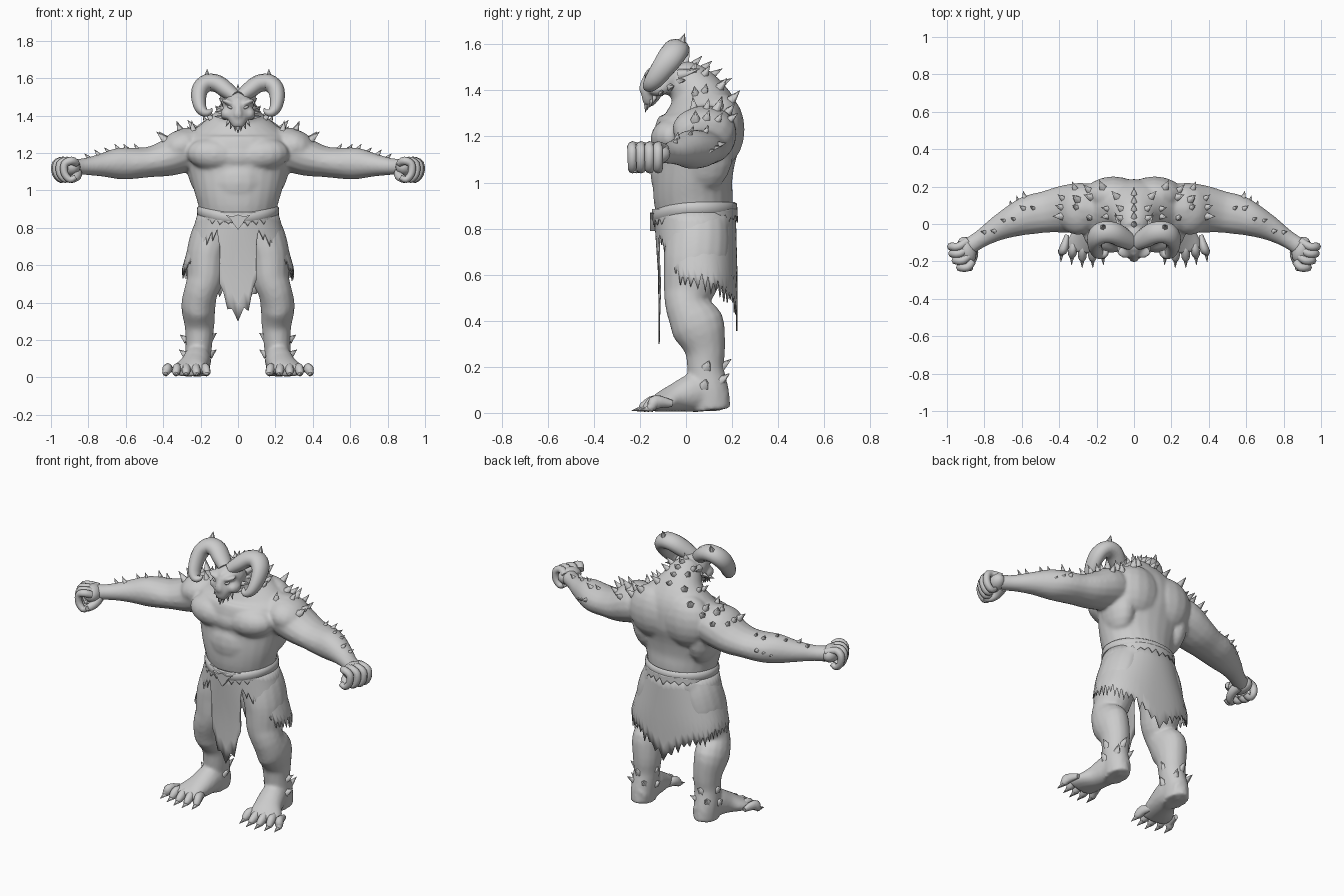
import bpy, bmesh, math, random
from mathutils import Vector, Matrix
from mathutils.bvhtree import BVHTree

if "Cube" in bpy.data.objects:
    bpy.data.objects.remove(bpy.data.objects["Cube"])

random.seed(4)
X, Y, Z = Vector((1, 0, 0)), Vector((0, 1, 0)), Vector((0, 0, 1))
mat = bpy.data.materials.new("stone grey")
mat.diffuse_color = (0.6, 0.6, 0.6, 1)
mat.use_nodes = True
mat.node_tree.nodes["Principled BSDF"].inputs["Base Color"].default_value = mat.diffuse_color


def tube(bm, pts, up, n=16, sub=3):
    """Smooth loft through (x, y, z, half width a, half width b)."""
    fine = []
    for i in range(len(pts) - 1):
        p = [pts[max(i - 1, 0)], pts[i], pts[i + 1], pts[min(i + 2, len(pts) - 1)]]
        for k in range(sub):
            t = k / sub
            fine.append([0.5 * (2 * b + (c - a) * t + (2 * a - 5 * b + 4 * c - d) * t * t
                         + (3 * b - a - 3 * c + d) * t ** 3) for a, b, c, d in zip(*p)])
    fine.append(list(pts[-1]))
    cen = [Vector(f[:3]) for f in fine]
    rings = []
    for i, f in enumerate(fine):
        t = (cen[min(i + 1, len(cen) - 1)] - cen[max(i - 1, 0)]).normalized()
        u = up.cross(t).normalized()
        v = t.cross(u)
        rings.append([bm.verts.new(cen[i] + u * f[3] * math.cos(2 * math.pi * j / n)
                                   + v * f[4] * math.sin(2 * math.pi * j / n)) for j in range(n)])
    for r, s in zip(rings, rings[1:]):
        for j in range(n):
            k = (j + 1) % n
            bm.faces.new((r[j], r[k], s[k], s[j]))
    bm.faces.new(rings[0][::-1])
    bm.faces.new(rings[-1])


def ball(bm, c, r, rot=0.0, axis='Y'):
    m = Matrix.Translation(c) @ Matrix.Rotation(rot, 4, axis) @ Matrix.Diagonal((*r, 1))
    bmesh.ops.create_uvsphere(bm, u_segments=16, v_segments=10, radius=1, matrix=m)


def spike(bm, base, d, length, r, n=6):
    d = Vector(d).normalized()
    m = Matrix.Translation(Vector(base) + d * length * 0.4) @ d.to_track_quat('Z', 'Y').to_matrix().to_4x4()
    bmesh.ops.create_cone(bm, cap_ends=True, segments=n, radius1=r, radius2=0.001, depth=length, matrix=m)


def mirror(bm):
    dup = bmesh.ops.duplicate(bm, geom=bm.verts[:] + bm.edges[:] + bm.faces[:])["geom"]
    for g in dup:
        if isinstance(g, bmesh.types.BMVert):
            g.co.x *= -1
    bmesh.ops.reverse_faces(bm, faces=[g for g in dup if isinstance(g, bmesh.types.BMFace)])


def finish(name, bm, angle=40):
    me = bpy.data.meshes.new(name)
    bm.to_mesh(me)
    bm.free()
    ob = bpy.data.objects.new(name, me)
    bpy.context.collection.objects.link(ob)
    me.materials.append(mat)
    bpy.ops.object.select_all(action='DESELECT')
    ob.select_set(True)
    bpy.context.view_layer.objects.active = ob
    bpy.ops.object.shade_smooth_by_angle(angle=math.radians(angle))
    return ob


# Body: one-sided limbs and muscles, mirrored, then fused with the trunk
bm = bmesh.new()
tube(bm, [(.12, .08, 1.23, .10, .09), (.26, .085, 1.22, .135, .118), (.37, .08, 1.175, .128, .10),
          (.47, .065, 1.152, .112, .082), (.56, .048, 1.145, .106, .084), (.64, .018, 1.143, .088, .084),
          (.73, -.025, 1.135, .066, .062), (.82, -.08, 1.127, .048, .045), (.89, -.125, 1.125, .048, .045)], Z)
tube(bm, [(.11, .05, .84, .10, .13), (.135, .05, .76, .115, .14), (.165, .04, .65, .112, .14),
          (.175, .012, .53, .10, .112), (.198, .005, .46, .09, .094), (.212, .05, .38, .092, .118),
          (.206, .082, .28, .08, .09), (.208, .085, .19, .072, .08), (.215, .1, .1, .07, .085),
          (.215, .11, .012, .065, .085)], Y)
tube(bm, [(.21, .17, .055, .05, .05), (.215, .06, .09, .072, .088), (.235, -.04, .067, .08, .064),
          (.265, -.11, .045, .095, .042), (.272, -.15, .034, .085, .03)], Z)
ball(bm, (.125, -.055, 1.19), (.15, .1, .09), -.1)         # chest
ball(bm, (.3, .075, 1.235), (.12, .135, .09), .35)         # shoulder
ball(bm, (.19, .08, 1.13), (.085, .125, .17), .1)          # flank
ball(bm, (.11, .15, 1.23), (.16, .105, .16))               # shoulder blade
ball(bm, (.12, .09, 1.345), (.1, .085, .045), .45)         # trapezius
ball(bm, (.09, .1, .82), (.11, .1, .1))                    # buttock
ball(bm, (.045, -.15, 1.468), (.05, .035, .016), -.4)      # brow
ball(bm, (.062, -.12, 1.41), (.032, .05, .035), -.4)       # cheek
mirror(bm)
tube(bm, [(0, .05, .78, .19, .14), (0, .035, .9, .208, .17), (0, .028, 1.0, .236, .172),
          (0, .038, 1.1, .262, .175), (0, .05, 1.2, .285, .19), (0, .065, 1.28, .27, .175),
          (0, .058, 1.34, .21, .15), (0, .035, 1.4, .13, .115), (0, -.005, 1.45, .095, .09),
          (0, -.04, 1.49, .06, .06)], Y, 24)
ball(bm, (0, -.045, 1.04), (.16, .11, .15))                # stomach
ball(bm, (0, -.045, 1.18), (.2, .105, .09))                # breastbone
ball(bm, (0, -.07, 1.455), (.085, .105, .075))             # skull
tube(bm, [(0, -.09, 1.48, .07, .06), (0, -.135, 1.42, .062, .05), (0, -.155, 1.37, .048, .04),
          (0, -.165, 1.335, .025, .022)], Y)               # muzzle
tube(bm, [(0, -.15, 1.49, .015, .02), (0, -.18, 1.435, .018, .018), (0, -.19, 1.405, .024, .016),
          (0, -.18, 1.385, .02, .012)], Y)                 # nose
body = finish("body", bm)
rm = body.modifiers.new("fuse", 'REMESH')
rm.mode, rm.voxel_size, rm.use_smooth_shade = 'VOXEL', .009, True
sm = body.modifiers.new("soften", 'SMOOTH')
sm.factor, sm.iterations = .5, 10
bpy.context.view_layer.update()
bvh = BVHTree.FromObject(body, bpy.context.evaluated_depsgraph_get())

# Fists: palm, four curled fingers fanned front to back, thumb
bm = bmesh.new()
ball(bm, (.895, -.14, 1.125), (.05, .075, .05), -.3, 'Z')
for i in range(4):
    y, o = -.232 + .037 * i, (.05, .026, .008, .002)[i]
    tube(bm, [(.89 - o * .5, y + .03, 1.145, .02, .022), (.94 - o, y, 1.158, .022, .022),
              (.977 - o, y, 1.14, .021, .022), (.977 - o, y, 1.09, .02, .021),
              (.948 - o, y, 1.057, .018, .02), (.918 - o, y, 1.07, .014, .018)], Y, 8)
tube(bm, [(.865, -.12, 1.10, .03, .03), (.86, -.17, 1.08, .026, .026), (.88, -.21, 1.062, .022, .022),
          (.915, -.225, 1.055, .012, .012)], Z, 8)
mirror(bm)
finish("fists", bm, 60)

# Toes and claws
bm = bmesh.new()
claws = bmesh.new()
for i in range(5):
    x, f = .19 + .042 * i, -.205 + .016 * abs(i - 1.5)
    s = (i - 1.8) * .013
    tube(bm, [(x, -.06, .04, .012, .015), (x + s * .6, -.13, .048, .024, .03),
              (x + s, f + .015, .027, .021, .022), (x + s * 1.2, f, .018, .01, .012)], Z, 8)
    spike(claws, (x + s, f + .012, .02), (s * 3, -1, -.2), .058, .017)
# Ankle and heel thorns
for x, y, z, dx, dy, l in [(.215, .155, .2, 0, 1, .06), (.25, .15, .14, .5, 1, .06), (.18, .15, .14, -.5, 1, .06),
                           (.275, .09, .2, 1, .3, .05), (.148, .09, .21, -1, .3, .05),
                           (.28, .08, .12, 1, .2, .05), (.15, .08, .12, -1, .2, .05)]:
    spike(claws, (x, y, z), (dx, dy, .8), l, .024, 5)
mirror(bm)
mirror(claws)
finish("toes", bm, 60)
finish("claws_and_heel_thorns", claws, 75)

# Thorns scattered over shoulders, upper back and forearms
bm = bmesh.new()


def thorn(x, y, length, lean):
    hit, nor, _, _ = bvh.ray_cast(Vector((x, y, 3)), -Z)
    if hit:
        spike(bm, hit, nor + Vector(lean), length, length * .36, 5)


for i in range(5):
    for j in range(4):
        if (i + j) % 4 != 3:
            thorn(.08 + .075 * i + random.uniform(-.015, .015), .04 + .05 * j + random.uniform(-.01, .01),
                  random.uniform(.045, .07), (.2, .2, .2))
for i in range(6):
    x = .54 + .052 * i
    thorn(x, .085 - max(0, x - .55) * .62 + .025 * (i % 2), random.uniform(.03, .045), (.5, .2, 0))
for k in range(3):
    spike(bm, (.58 + .035 * k, .125 - .025 * k, 1.16 - .015 * k), (.25, 1, .25), .06, .024, 5)   # elbow
for k in range(3):                                          # cheek and neck spikes
    spike(bm, (.072, -.11 + .04 * k, 1.39 + .025 * k), (1, .2 + .2 * k, .1), .06, .018, 5)
spike(bm, (.07, -.02, 1.47), (.4, 1, .3), .1, .026, 5)      # ear
for k in range(3):                                          # beard
    spike(bm, (.015 + .018 * k, -.16 + .012 * k, 1.345 + .012 * k), (.25 * k, -.3, -1), .036, .012, 5)
mirror(bm)
for k in range(5):                                          # nape ridge
    thorn(0, .0 + .04 * k, .05, (0, .6, .1))
spike(bm, (0, -.17, 1.335), (0, -.2, -1), .035, .013, 5)
finish("thorns", bm, 75)

# Horns curling out, down and back in
bm = bmesh.new()
horn = [(.015, 1.5, .035), (.06, 1.535, .044), (.11, 1.57, .047), (.163, 1.575, .047), (.2, 1.545, .045),
        (.21, 1.495, .04), (.2, 1.44, .032), (.175, 1.415, .023), (.15, 1.42, .014), (.14, 1.438, .003)]
tube(bm, [(x, -.185 + (z - 1.38) * .72, z, r, r * 1.25) for x, z, r in horn], Y, 14)
spike(bm, (.165, -.02, 1.605), (0, .35, 1), .05, .022)
mirror(bm)
finish("horns", bm, 50)

# Eyes
bm = bmesh.new()
ball(bm, (.04, -.165, 1.443), (.018, .012, .008), -.4)
mirror(bm)
finish("eyes", bm)


def cloth(name, top, hem, grow, n):
    """Ragged sheet round the hips; hem is (degrees from front, height)."""
    bm = bmesh.new()
    cols = []
    for i in range(n):
        th = 2 * math.pi * i / n
        a = abs((math.degrees(th) + 180) % 360 - 180)
        for (a0, z0), (a1, z1) in zip(hem, hem[1:]):
            if a0 <= a <= a1:
                low = z0 + (z1 - z0) * (a - a0) / (a1 - a0)
        low += (random.uniform(.01, .035) if i % 2 else -random.uniform(.01, .05)) * (1 if grow else .5)
        col = []
        for k in range(7):
            z = top + (low - top) * k / 6
            s = min(1, max(0, (.88 - z) / .3))
            rx, ry = .215 + .085 * s * (grow or .2), .178 - .006 * s + (0 if grow else .008)
            e = 1 - .18 * s                                 # squarer towards the hem
            sx, cy = math.sin(th), math.cos(th)
            col.append(bm.verts.new((rx * math.copysign(abs(sx) ** e, sx),
                                     .038 + .014 * s - ry * math.copysign(abs(cy) ** e, cy), z)))
        cols.append(col)
    for c, d in zip(cols, cols[1:] + cols[:1]):
        for k in range(6):
            bm.faces.new((c[k], c[k + 1], d[k + 1], d[k]))
    ob = finish(name, bm, 50)
    so = ob.modifiers.new("thickness", 'SOLIDIFY')
    so.thickness = .006


cloth("loincloth", .88, [(0, .33), (7, .37), (13, .46), (17, .62), (22, .77), (38, .74), (52, .66), (70, .58),
                         (100, .57), (130, .53), (160, .48), (180, .38)], 1, 96)
cloth("waist_fringe", .885, [(0, .83), (180, .85)], 0, 56)

# Belt dipping at the front, with a winged buckle
bm = bmesh.new()
rings = []
for i in range(48):
    th = 2 * math.pi * i / 48
    dip = -.035 * max(0, math.cos(th)) ** 2
    rings.append([bm.verts.new(((.208 + o) * math.sin(th), .037 - (.174 + o) * math.cos(th), .89 + dip + h))
                  for o, h in ((0, -.03), (.01, -.02), (.012, 0), (.01, .018), (0, .026))])
for r, s in zip(rings, rings[1:] + rings[:1]):
    for k in range(4):
        bm.faces.new((r[k], s[k], s[k + 1], r[k + 1]))
finish("belt", bm, 60)
bm = bmesh.new()
outline = [(0, .79), (.025, .82), (.035, .84), (.065, .868), (.03, .86), (0, .87)]
outline += [(-x, z) for x, z in outline[4:0:-1]]
f = bm.faces.new([bm.verts.new((x, -.156, z)) for x, z in outline])
ext = bmesh.ops.extrude_face_region(bm, geom=[f])["geom"]
for v in ext:
    if isinstance(v, bmesh.types.BMVert):
        v.co.y = -.13
bmesh.ops.recalc_face_normals(bm, faces=bm.faces[:])
finish("buckle", bm, 20)
